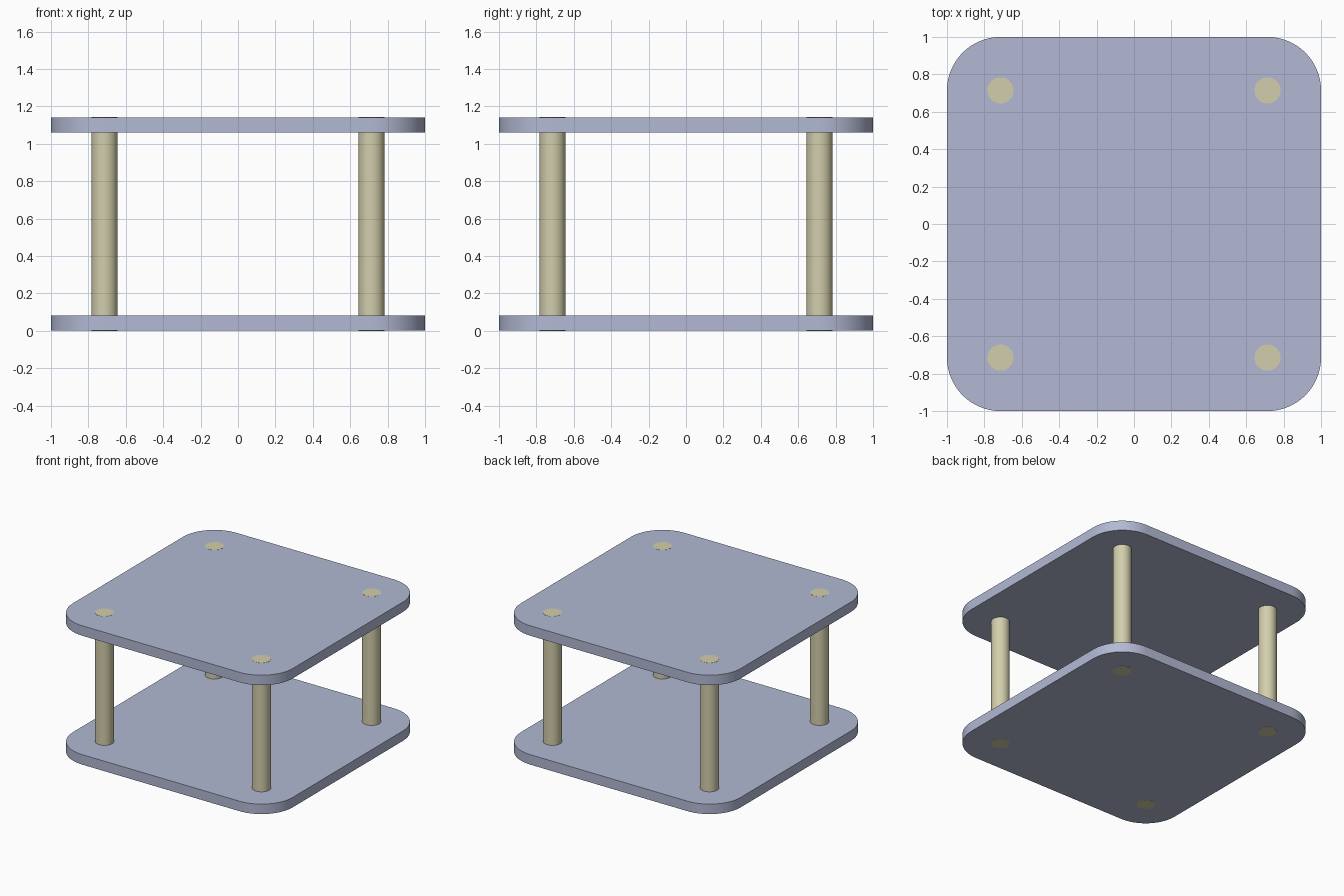
import bpy, bmesh, math

if "Cube" in bpy.data.objects:
    bpy.data.objects.remove(bpy.data.objects["Cube"], do_unlink=True)

HEIGHT, THICK = 1.143, 0.083
CORNER = 0.286            # plate corner radius
INSET = 1 - CORNER        # post centres share the corner centres
POST_R = 0.07
FLUSH = 0.001             # post ends stand just proud of the plates


def material(name, rgb):
    mat = bpy.data.materials.new(name)
    mat.use_nodes = True
    mat.diffuse_color = (*rgb, 1)
    mat.node_tree.nodes["Principled BSDF"].inputs["Base Color"].default_value = (*rgb, 1)
    return mat


def shade(obj):
    bpy.ops.object.select_all(action='DESELECT')
    obj.select_set(True)
    bpy.context.view_layer.objects.active = obj
    bpy.ops.object.shade_smooth_by_angle(angle=math.radians(35))


def prism(name, outline, z0, z1, mat):
    """Extrude a flat outline from z0 up to z1."""
    bm = bmesh.new()
    base = bm.faces.new([bm.verts.new((x, y, z0)) for x, y in outline])
    top = bmesh.ops.extrude_face_region(bm, geom=[base], use_keep_orig=True)
    verts = [v for v in top["geom"] if isinstance(v, bmesh.types.BMVert)]
    bmesh.ops.translate(bm, verts=verts, vec=(0, 0, z1 - z0))
    bmesh.ops.recalc_face_normals(bm, faces=bm.faces)
    mesh = bpy.data.meshes.new(name)
    bm.to_mesh(mesh)
    bm.free()
    mesh.materials.append(mat)
    obj = bpy.data.objects.new(name, mesh)
    bpy.context.collection.objects.link(obj)
    shade(obj)
    return obj


def arc(cx, cy, r, start, sweep, steps):
    angles = [math.radians(start + sweep * i / steps) for i in range(steps + 1)]
    return [(cx + r * math.cos(a), cy + r * math.sin(a)) for a in angles]


plate_mat = material("grey blue", (0.445, 0.485, 0.658))
post_mat = material("pale khaki", (0.65, 0.615, 0.413))

# Rounded square plates
outline = []
for i, (sx, sy) in enumerate([(1, 1), (-1, 1), (-1, -1), (1, -1)]):
    outline += arc(sx * INSET, sy * INSET, CORNER, 90 * i, 90, 16)
prism("bottom_plate", outline, FLUSH, THICK, plate_mat)
prism("top_plate", outline, HEIGHT - THICK, HEIGHT - FLUSH, plate_mat)

# Round posts running through both plates
for side, sx in (("left", 1), ("right", -1)):
    for end, sy in (("front", -1), ("back", 1)):
        circle = arc(sx * INSET, sy * INSET, POST_R, 0, 360, 48)[:-1]
        prism(f"{end}_{side}_post", circle, 0, HEIGHT, post_mat)
